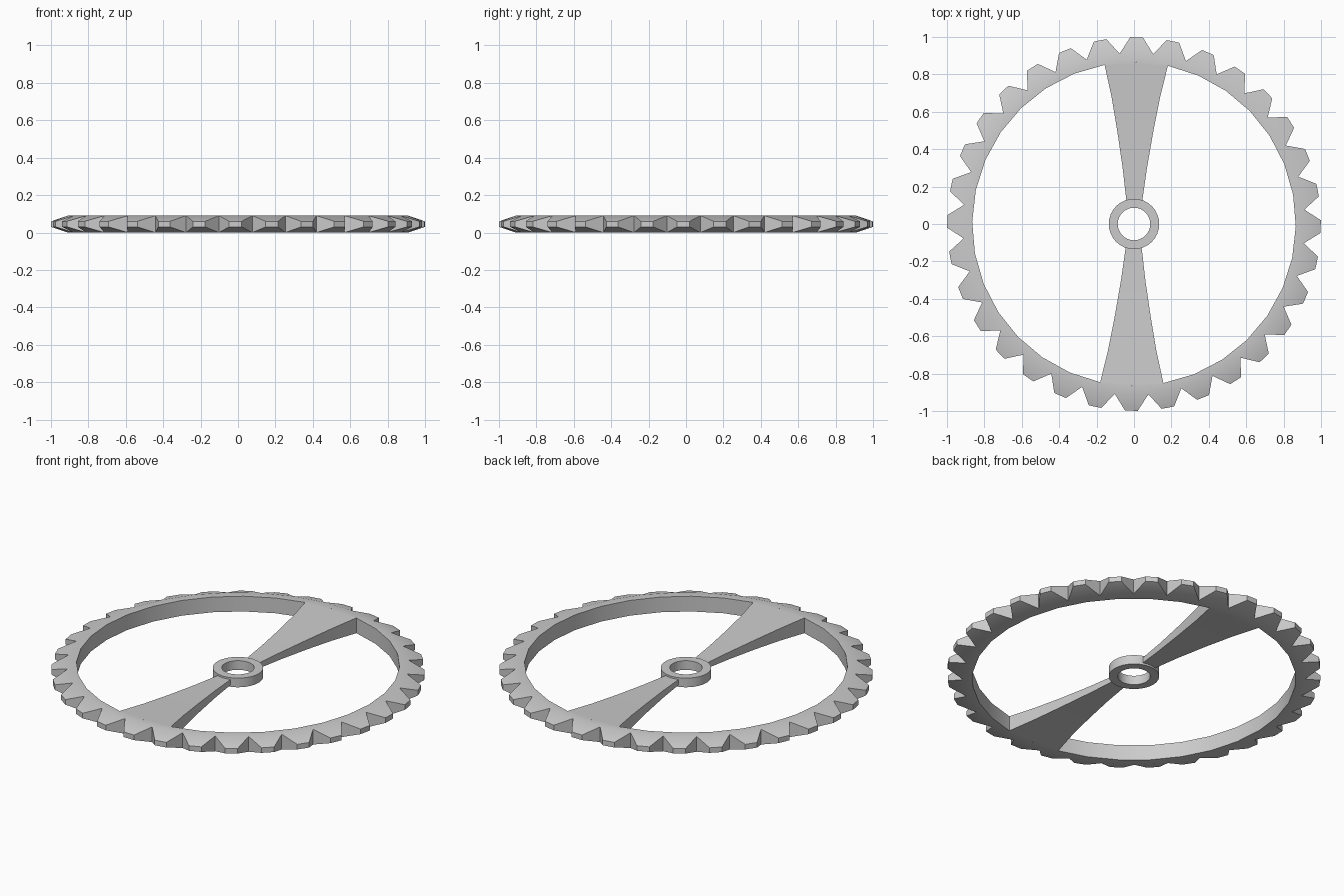
import bpy, bmesh, math

if "Cube" in bpy.data.objects:
    bpy.data.objects.remove(bpy.data.objects["Cube"])

MID, HALF = 0.045, 0.045      # mid height and half thickness of the rim
TEETH = 32
STEP = math.tau / TEETH
TURN = math.radians(-0.8)     # small twist of the whole wheel
R_IN, R_VALLEY, R_TIP = 0.865, 0.914, 0.999

metal = bpy.data.materials.new("light grey metal")
metal.use_nodes = True
colour = (0.6, 0.6, 0.6, 1)
metal.diffuse_color = colour
metal.node_tree.nodes["Principled BSDF"].inputs["Base Color"].default_value = colour


def finish(name, bm, angle=30):
    bmesh.ops.remove_doubles(bm, verts=bm.verts, dist=0.0001)
    bmesh.ops.recalc_face_normals(bm, faces=bm.faces)
    mesh = bpy.data.meshes.new(name)
    bm.to_mesh(mesh)
    bm.free()
    mesh.materials.append(metal)
    obj = bpy.data.objects.new(name, mesh)
    bpy.context.collection.objects.link(obj)
    bpy.ops.object.select_all(action="DESELECT")
    obj.select_set(True)
    bpy.context.view_layer.objects.active = obj
    bpy.ops.object.shade_smooth_by_angle(angle=math.radians(angle))
    return obj


def polar(r, a, dz):
    a += TURN
    return (r * math.cos(a), r * math.sin(a), MID + dz)


def face(bm, points):
    bm.faces.new([bm.verts.new(p) for p in points])


# Toothed rim: one ring segment with a tapered tooth, repeated around
bm = bmesh.new()
tip_half = 0.034
for i in range(TEETH):
    mid = i * STEP
    a, b = mid - STEP / 2, mid + STEP / 2
    r_flat = R_IN * math.cos(STEP / 2)
    inner = [(r_flat, a), (R_IN, mid), (r_flat, b)]
    base = [(R_VALLEY, a), (R_VALLEY, b)]
    tip = [(R_TIP, mid - tip_half), (R_TIP, mid + tip_half)]
    for s in (-1, 1):
        face(bm, [polar(*p, s * HALF) for p in inner + base[::-1]])
        face(bm, [polar(*p, s * HALF) for p in base]
             + [polar(*p, s * 0.015) for p in tip[::-1]])
    for p, q in zip(inner, inner[1:]):
        face(bm, [polar(*p, -HALF), polar(*q, -HALF), polar(*q, HALF), polar(*p, HALF)])
    for p, q in zip(base, tip):
        face(bm, [polar(*p, -HALF), polar(*q, -0.015), polar(*q, 0.015), polar(*p, HALF)])
    face(bm, [polar(*tip[0], -0.015), polar(*tip[1], -0.015),
              polar(*tip[1], 0.015), polar(*tip[0], 0.015)])
finish("toothed_rim", bm)

# Hub: a short tube
bm = bmesh.new()
profile = [(0.087, -0.027), (0.135, -0.027), (0.135, 0.027), (0.087, 0.027)]
SEG = 32
for i in range(SEG):
    a, b = i * math.tau / SEG, (i + 1) * math.tau / SEG
    for j in range(4):
        p, q = profile[j], profile[(j + 1) % 4]
        face(bm, [polar(p[0], a, p[1]), polar(p[0], b, p[1]),
                  polar(q[0], b, q[1]), polar(q[0], a, q[1])])
finish("hub", bm)

# Two spokes flaring in width and thickness toward the rim:
# (distance from centre, half width, half thickness)
sections = [(0.12, 0.042, 0.016), (0.3, 0.065, 0.021), (0.5, 0.097, 0.028),
            (0.68, 0.13, 0.036), (0.848, 0.169, HALF), (0.864, 0.085, HALF)]
for name, heading in (("back_spoke", math.pi / 2), ("front_spoke", -math.pi / 2)):
    bm = bmesh.new()
    c, s = math.cos(heading + TURN), math.sin(heading + TURN)
    rings = []
    for d, w, t in sections:
        corners = [(-w, -t), (w, -t), (w, t), (-w, t)]
        rings.append([bm.verts.new((d * c - u * s, d * s + u * c, MID + v))
                      for u, v in corners])
    for r0, r1 in zip(rings, rings[1:]):
        for j in range(4):
            k = (j + 1) % 4
            bm.faces.new([r0[j], r0[k], r1[k], r1[j]])
    bm.faces.new(rings[0])
    bm.faces.new(rings[-1])
    finish(name, bm)
